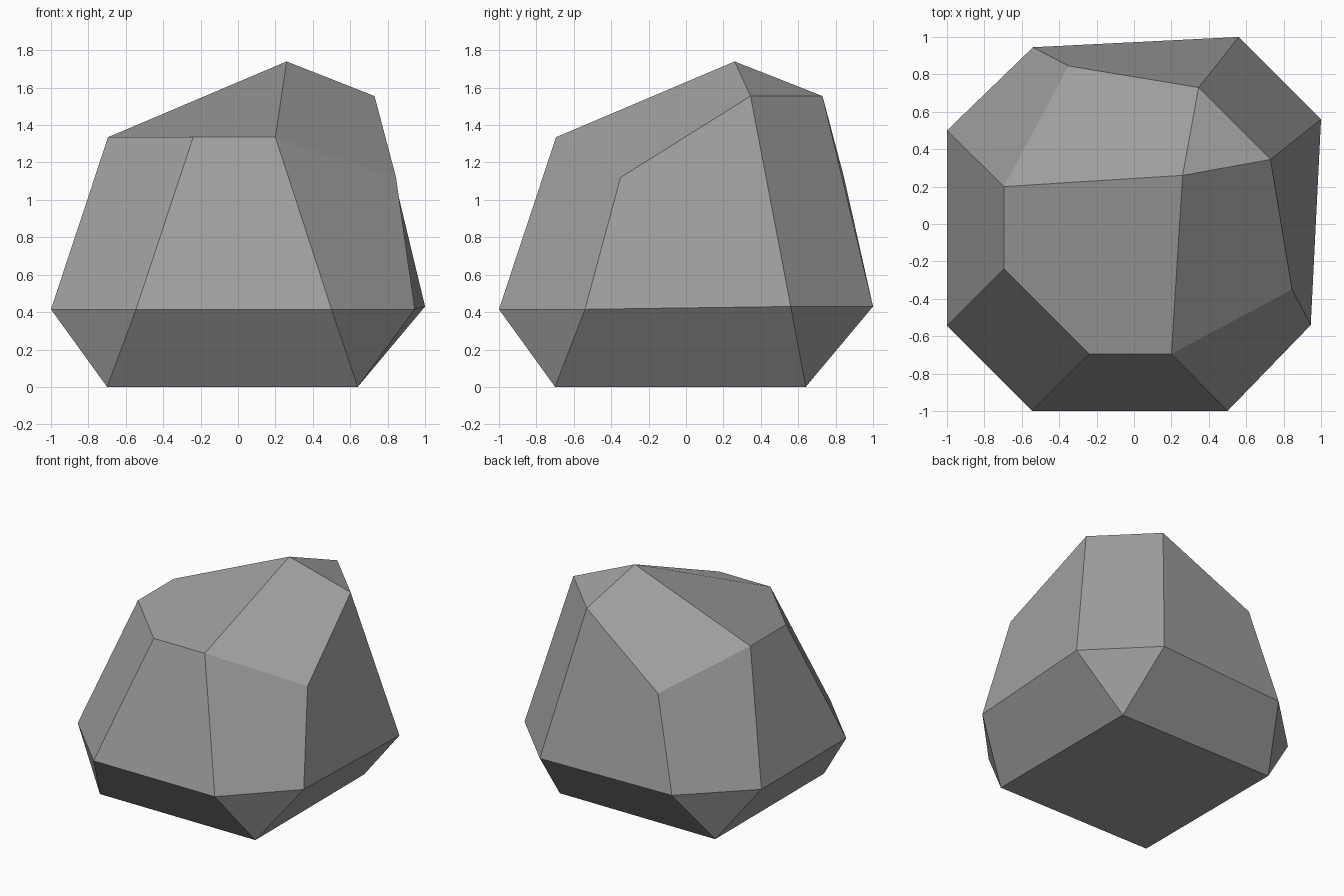
import bpy
import bmesh

cube = bpy.data.objects.get("Cube")
if cube:
    bpy.data.objects.remove(cube, do_unlink=True)

stone = bpy.data.materials.new("stone_grey")
stone.use_nodes = True
stone.diffuse_color = (0.35, 0.35, 0.35, 1)
stone.node_tree.nodes["Principled BSDF"].inputs["Base Color"].default_value = (0.35, 0.35, 0.35, 1)

# Corners on the front-right half; the rock is mirrored across the diagonal x = y
corners = {
    "base_near": (-0.7, -0.7, 0), "base_side": (0.64, -0.7, 0), "base_far": (0.64, 0.64, 0),
    "rim_a": (-0.545, -1, 0.415), "rim_b": (0.5, -1, 0.415),
    "rim_c": (0.945, -0.54, 0.415), "rim_d": (1, 0.56, 0.43),
    "top_a": (-0.24, -0.695, 1.335), "top_b": (0.2, -0.695, 1.335),
    "top_c": (0.845, -0.35, 1.12), "top_d": (0.73, 0.345, 1.555),
    "peak": (0.26, 0.26, 1.74),
}

# Facets that occur on both sides of the diagonal
paired = [
    "base_near base_side rim_b rim_a",
    "base_side base_far rim_d rim_c",
    "base_side rim_c rim_b",
    "rim_a rim_b top_b top_a",
    "rim_b rim_c top_c top_b",
    "rim_c rim_d top_d top_c",
    "top_b top_c top_d peak",
]
# Facets that straddle the diagonal; * marks a mirrored corner
single = [
    "base_near base_side base_far base_side*",
    "base_near rim_a rim_a*",
    "base_far rim_d rim_d*",
    "rim_a* rim_a top_a top_a*",
    "rim_d rim_d* top_d* top_d",
    "top_a* top_a top_b peak top_b*",
    "peak top_d top_d*",
]

bm = bmesh.new()
verts = {}
for name, (x, y, z) in corners.items():
    verts[name] = bm.verts.new((x, y, z))
    verts[name + "*"] = verts[name] if x == y else bm.verts.new((y, x, z))

for facet in single:
    bm.faces.new([verts[n] for n in facet.split()])
for facet in paired:
    names = facet.split()
    bm.faces.new([verts[n] for n in names])
    bm.faces.new([verts[n + "*"] for n in reversed(names)])
bmesh.ops.recalc_face_normals(bm, faces=bm.faces)

# Faceted rock
mesh = bpy.data.meshes.new("rock")
bm.to_mesh(mesh)
bm.free()
mesh.materials.append(stone)
rock = bpy.data.objects.new("rock", mesh)
bpy.context.collection.objects.link(rock)
